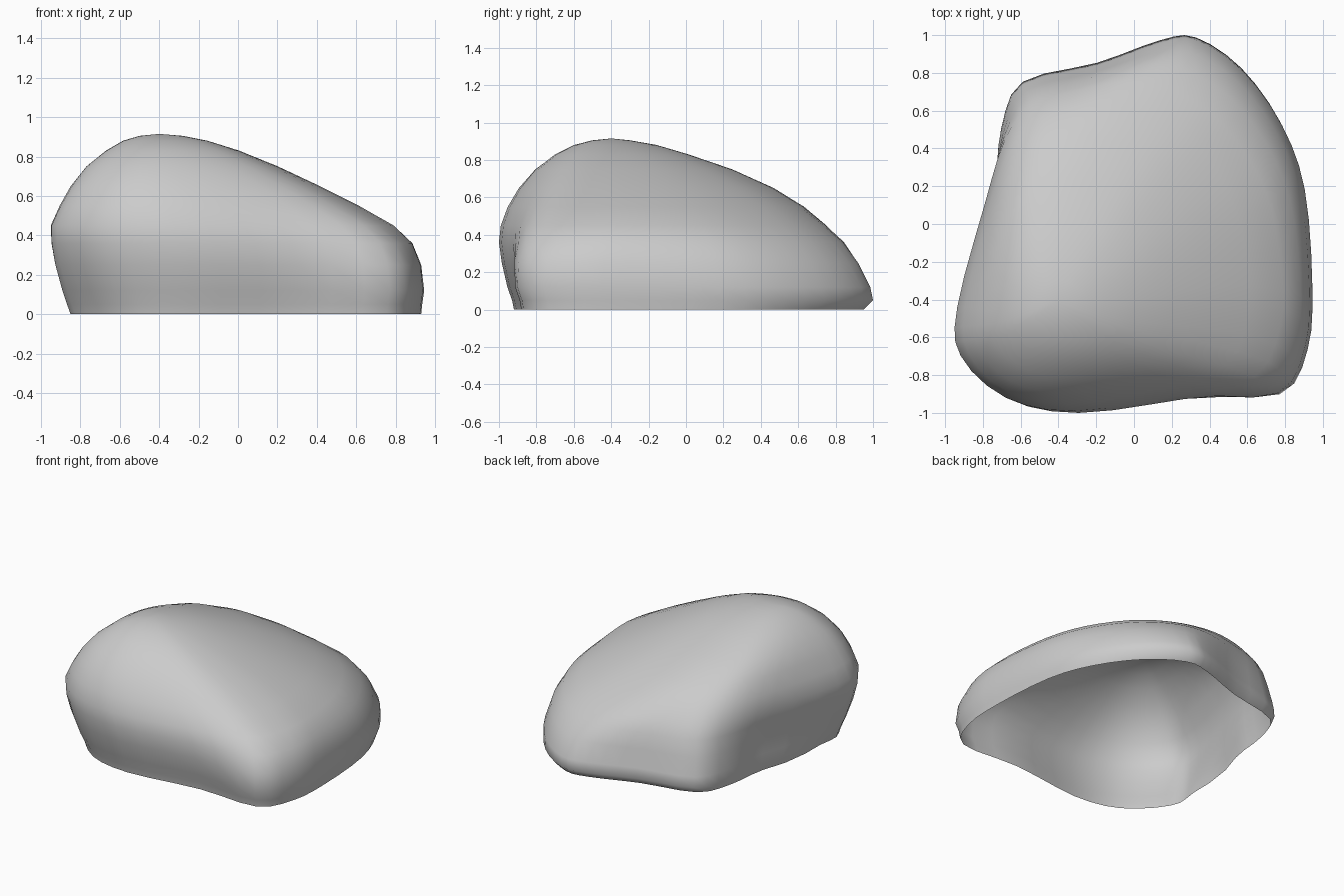
import bpy, bmesh
from mathutils import Vector

if "Cube" in bpy.data.objects:
    bpy.data.objects.remove(bpy.data.objects["Cube"])

# Plan outline near the ground (as seen from the top)
LOW = [(-.28, -1), (-.68, -.92), (-.94, -.66), (-.94, -.41), (-.76, .17), (-.715, .5),
       (-.6, .755), (-.2, .86), (.14, .985), (.33, 1), (.575, .83), (.785, .53), (.905, .18),
       (.945, -.34), (.92, -.7), (.77, -.945), (.3, -.935)]
# Contour high on the boulder, rounded off towards the back right
HIGH = [(-.4, -.9), (-.66, -.84), (-.83, -.67), (-.85, -.45), (-.75, 0), (-.65, .28),
        (-.54, .41), (-.41, .47), (-.25, .48), (-.05, .43), (.13, .33), (.27, .16), (.36, -.03),
        (.41, -.25), (.41, -.46), (.31, -.7), (0, -.83)]
# Level: z, x min, x max, y min, y max
LEVELS = [(0, -.95, .93, -.92, .95), (.05, -.95, .935, -.93, 1), (.12, -.95, .945, -.955, .985),
          (.25, -.95, .93, -.985, .92), (.36, -.95, .885, -1, .845), (.45, -.95, .79, -.99, .75),
          (.55, -.91, .62, -.96, .64), (.65, -.855, .42, -.9, .48), (.75, -.775, .2, -.81, .25),
          (.83, -.67, 0, -.7, 0), (.88, -.585, -.16, -.6, -.16), (.905, -.5, -.28, -.5, -.3)]
STEPS = 3


def smooth(t):
    t = min(1, max(0, t))
    return t * t * (3 - 2 * t)


def to_box(points):
    """Scale points so they just fill the 0..1 square."""
    lo = [min(v[k] for v in points) for k in (0, 1)]
    hi = [max(v[k] for v in points) for k in (0, 1)]
    return [Vector([(v[k] - lo[k]) / (hi[k] - lo[k]) for k in (0, 1)]) for v in points]


def unit_outline(points):
    """Closed smooth curve through the points, scaled to a 0..1 box."""
    p = [Vector(q) for q in points]
    n, out = len(p), []
    for i in range(n):
        a, b, c, d = (p[(i + k) % n] for k in (-1, 0, 1, 2))
        for s in range(STEPS):
            t = s / STEPS
            out.append(.5 * (2 * b + (c - a) * t + (2 * a - 5 * b + 4 * c - d) * t * t
                             + (3 * b - a - 3 * c + d) * t ** 3))
    return to_box(out)


low, high = unit_outline(LOW), unit_outline(HIGH)
centre = Vector((.5, .5))
bm = bmesh.new()
rings = []
for z, x0, x1, y0, y1 in LEVELS:
    w = smooth((z - .1) / .58)
    c = .6 * smooth((z - .6) / .3)          # rounder towards the peak
    blend = []
    for a, b in zip(low, high):
        v = a.lerp(b, w)
        blend.append(v.lerp(centre + (v - centre).normalized() * .5, c))
    ring = []
    for v in to_box(blend):
        x = x0 + (x1 - x0) * v.x
        y = y0 + (y1 - y0) * v.y
        # undercut below the front left bulge
        x += .1 * max(0, 1 - z / .4) ** 1.5 * smooth((-y) / .45) * (1 - smooth(v.x / .5))
        ring.append(bm.verts.new((x, y, z)))
    rings.append(ring)

# Shell sides, open at the bottom, closed at the peak
peak = bm.verts.new((-.4, -.4, .915))
n = len(low)
for a, b in zip(rings, rings[1:]):
    for i in range(n):
        j = (i + 1) % n
        bm.faces.new((a[i], a[j], b[j], b[i]))
for i in range(n):
    bm.faces.new((rings[-1][i], rings[-1][(i + 1) % n], peak))

# Even out the upper surface, keeping the base rim in place
for _ in range(2):
    bmesh.ops.smooth_vert(bm, verts=[v for r in rings[6:-1] for v in r], factor=.3,
                          use_axis_x=True, use_axis_y=True)
bmesh.ops.reverse_faces(bm, faces=bm.faces[:])
mesh = bpy.data.meshes.new("boulder")
bm.to_mesh(mesh)
bm.free()
mesh.shade_smooth()
boulder = bpy.data.objects.new("boulder", mesh)
bpy.context.collection.objects.link(boulder)
